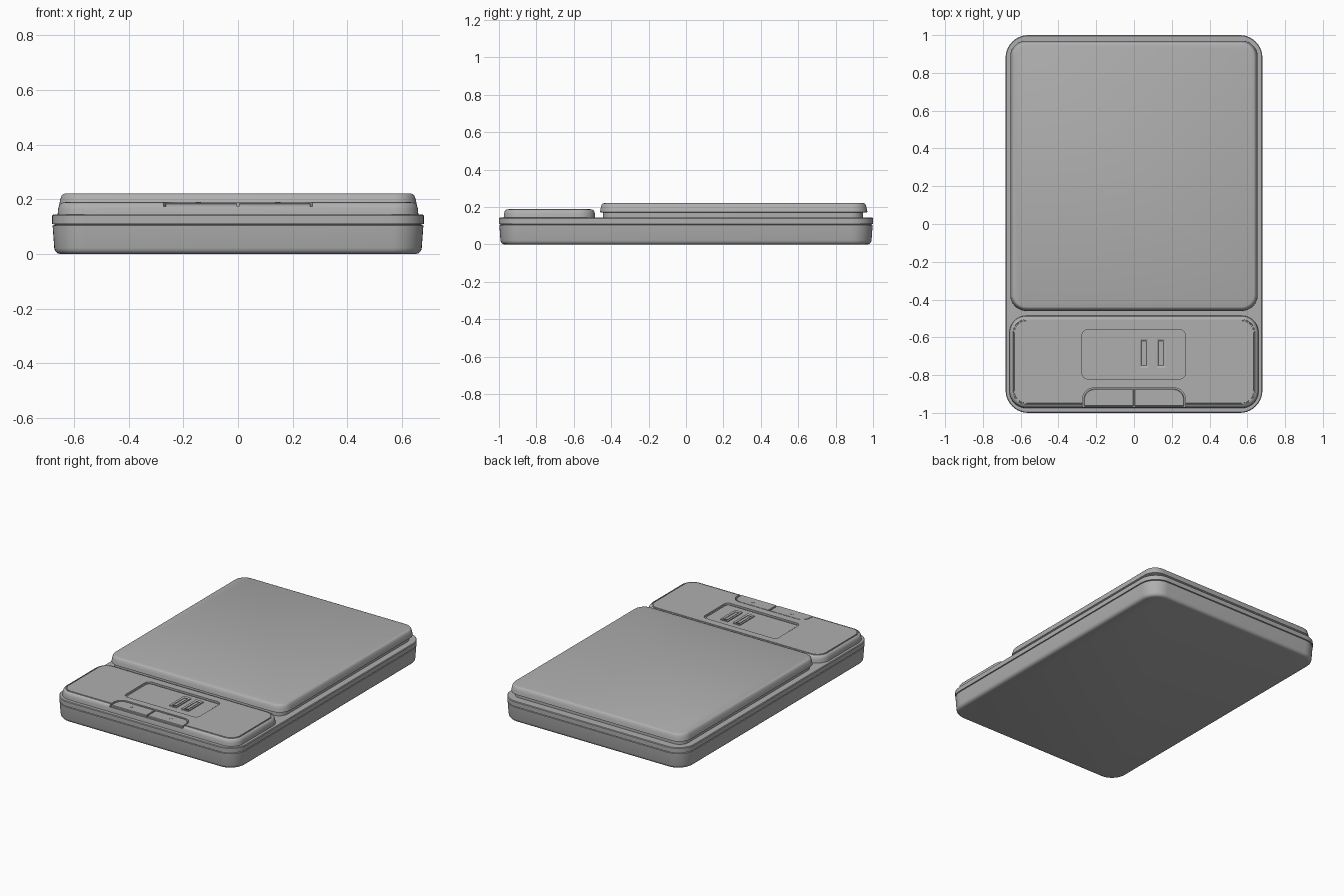
import bpy, bmesh, math

cube = bpy.data.objects.get("Cube")
if cube:
    bpy.data.objects.remove(cube, do_unlink=True)

GREY = (0.43, 0.43, 0.43, 1)
mat = bpy.data.materials.new("plain grey")
mat.use_nodes = True
mat.diffuse_color = GREY
bsdf = next(n for n in mat.node_tree.nodes if n.type == 'BSDF_PRINCIPLED')
bsdf.inputs["Base Color"].default_value = GREY


def outline(x0, x1, y0, y1, radii, steps=10):
    """Rounded rectangle; radii run front right, back right, back left, front left in +x first order."""
    corners = ((x1, y0, -1, 1), (x1, y1, -1, -1), (x0, y1, 1, -1), (x0, y0, 1, 1))
    pts = []
    for k, ((cx, cy, sx, sy), r) in enumerate(zip(corners, radii)):
        for i in range(steps + 1):
            a = math.radians(90 * (k - 1 + i / steps))
            pts.append((cx + sx * r + r * math.cos(a), cy + sy * r + r * math.sin(a)))
    return pts


def slab(name, box, radii, profile, angle=35):
    """Loft a rounded rectangle through (inset, height) steps and cap both ends."""
    if not isinstance(radii, tuple):
        radii = (radii,) * 4
    x0, x1, y0, y1 = box
    bm = bmesh.new()
    rings = []
    for inset, z in profile:
        rs = [max(r - inset, 0.002) for r in radii]
        pts = outline(x0 + inset, x1 - inset, y0 + inset, y1 - inset, rs)
        rings.append([bm.verts.new((x, y, z)) for x, y in pts])
    n = len(rings[0])
    for low, high in zip(rings, rings[1:]):
        for i in range(n):
            j = (i + 1) % n
            bm.faces.new((low[i], low[j], high[j], high[i]))
    bm.faces.new(rings[0][::-1])
    bm.faces.new(rings[-1])
    mesh = bpy.data.meshes.new(name)
    bm.to_mesh(mesh)
    bm.free()
    ob = bpy.data.objects.new(name, mesh)
    bpy.context.collection.objects.link(ob)
    mesh.materials.append(mat)
    smooth(ob, angle)
    return ob


def smooth(ob, angle=35):
    bpy.ops.object.select_all(action='DESELECT')
    ob.select_set(True)
    bpy.context.view_layer.objects.active = ob
    bpy.ops.object.shade_smooth_by_angle(angle=math.radians(angle))


def cut(target, cutter):
    cutter.hide_render = True
    mod = target.modifiers.new("cut", 'BOOLEAN')
    mod.operation, mod.solver, mod.object = 'DIFFERENCE', 'EXACT', cutter
    bpy.context.view_layer.objects.active = target
    bpy.ops.object.modifier_apply(modifier=mod.name)
    bpy.data.objects.remove(cutter, do_unlink=True)


# Lower shell with soft bottom edge, and upper shell above a seam
slab("lower_shell", (-0.68, 0.68, -1, 1), 0.12,
     [(0.03, 0), (0.019, 0.003), (0.011, 0.011), (0.008, 0.022), (0.002, 0.104), (0.008, 0.106)])
slab("seam", (-0.67, 0.67, -0.99, 0.99), 0.11, [(0, 0.1), (0, 0.114)])
slab("upper_shell", (-0.68, 0.68, -1, 1), 0.12,
     [(0.008, 0.108), (0, 0.11), (0, 0.14), (0.004, 0.144)])

# Weighing platform on its recessed pedestal
slab("platform_pedestal", (-0.635, 0.635, -0.445, 0.945), 0.065, [(0, 0.14), (0, 0.178)])
slab("weighing_platform", (-0.655, 0.655, -0.46, 0.97), 0.085,
     [(0.006, 0.171), (0, 0.174), (0.004, 0.195), (0.009, 0.212), (0.014, 0.218), (0.022, 0.221)])

# Control panel with a fine groove round its top
panel = slab("control_panel", (-0.66, 0.66, -0.975, -0.485), 0.09,
             [(0, 0.14), (0.002, 0.165), (0.006, 0.178), (0.012, 0.185), (0.02, 0.188),
              (0.021, 0.184), (0.026, 0.184), (0.027, 0.19)])
cut(panel, slab("window_cutter", (-0.275, 0.272, -0.82, -0.56), 0.03, [(0, 0.178), (0, 0.25)]))
cut(panel, slab("button_cutter", (-0.272, 0.272, -1.05, -0.868), (0.002, 0.06, 0.06, 0.002),
                [(0, 0.174), (0, 0.25)]))
smooth(panel)

# Display glass and its two upright segment blocks
slab("display_glass", (-0.265, 0.262, -0.81, -0.57), 0.022, [(0, 0.177), (0, 0.182)])
for i, x in enumerate((0.025, 0.115)):
    segment = slab(f"display_segment_{i + 1}", (x, x + 0.055, -0.765, -0.605), 0.006,
                   [(0, 0.181), (0, 0.188)])
    cut(segment, slab("segment_cutter", (x + 0.014, x + 0.041, -0.75, -0.62), 0.004,
                      [(0, 0.17), (0, 0.2)]))

# Mirrored pair of push buttons, each with a small dimple mark
for side, s in (("left", 1), ("right", -1)):
    x0, x1 = sorted((0.003 * s, 0.265 * s))
    radii = (0.003, 0.055, 0.003, 0.003) if s > 0 else (0.003, 0.003, 0.055, 0.003)
    slab(f"{side}_button", (x0, x1, -0.965, -0.874), radii,
         [(0, 0.17), (0, 0.183), (0.003, 0.187)])
    slab(f"{side}_button_mark", (0.145 * s - 0.01, 0.145 * s + 0.01, -0.925, -0.905), 0.01,
         [(0, 0.186), (0, 0.189)])
